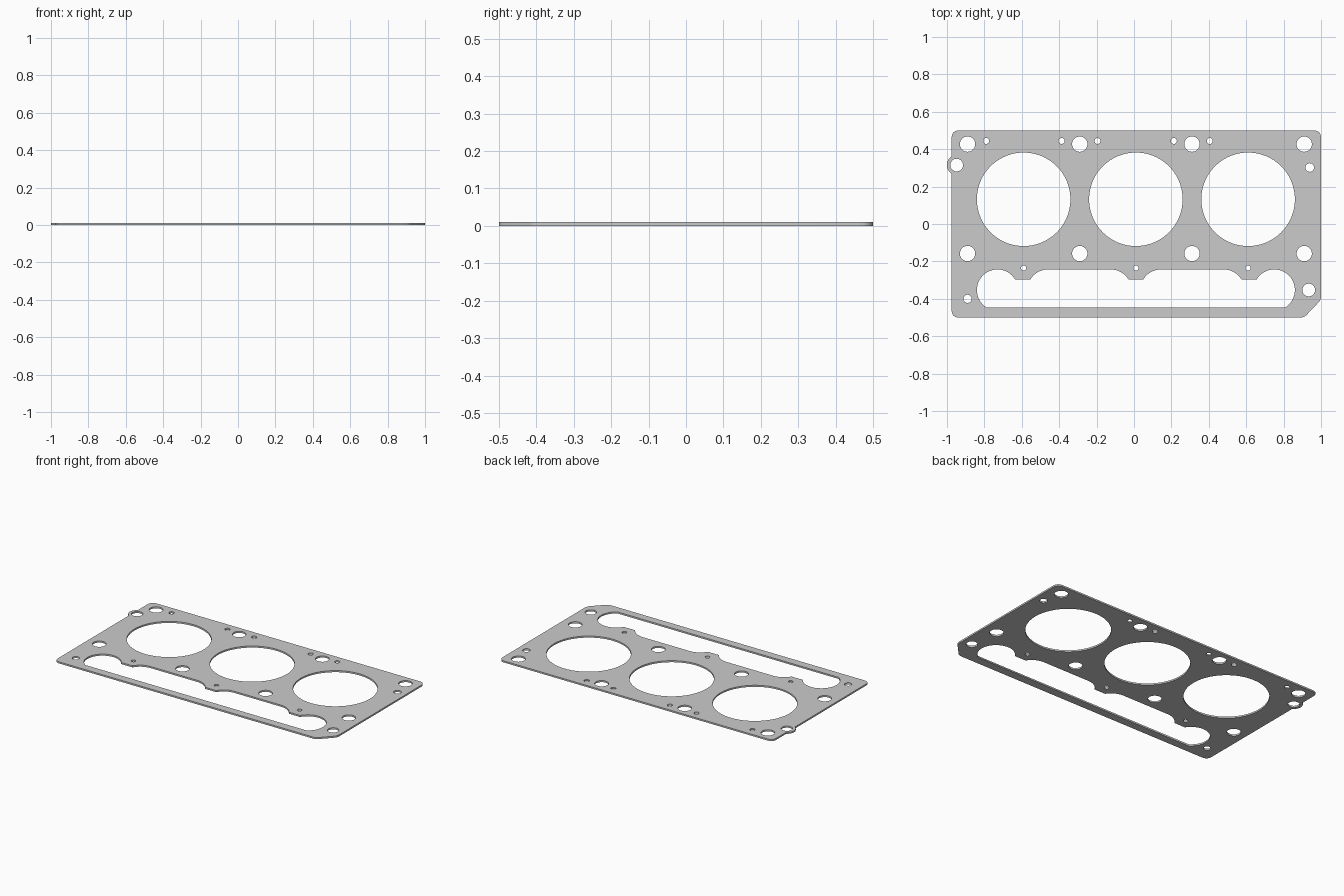
import bpy, bmesh
from math import sin, cos, radians, pi, sqrt, acos
from mathutils import Vector

if "Cube" in bpy.data.objects:
    bpy.data.objects.remove(bpy.data.objects["Cube"])

T = 0.0105   # sheet thickness


def arc(cx, cy, r, a0, a1, n):
    return [(cx + r * cos(radians(a0 + (a1 - a0) * i / n)),
             cy + r * sin(radians(a0 + (a1 - a0) * i / n))) for i in range(n + 1)]


def circle(cx, cy, r, n=32):
    return arc(cx, cy, r, 0, 360, n)[:-1]


def fillet(prev, p, nxt, d, n=6):
    # smooth corner: quadratic blend starting d away from the corner
    p = Vector(p)
    a = p + (Vector(prev) - p).normalized() * d
    b = p + (Vector(nxt) - p).normalized() * d
    return [tuple(a * (1 - t) ** 2 + p * 2 * t * (1 - t) + b * t * t)
            for t in [i / n for i in range(n + 1)]]


# Outer outline with rounded corners, clipped corner and a locating ear
L, R = -0.975, 1.0
ear = (-0.948, 0.315, 0.053)
corners = [((L, 0.5), 0.04), ((L, -0.5), 0.04), ((0.91, -0.5), 0.02),
           ((R, -0.405), 0.02), ((R, 0.5), 0.04)]
outline = []
half = 180 - acos((ear[0] - L) / ear[2]) * 180 / pi
half = 180 - half
for i, (p, d) in enumerate(corners):
    outline += fillet(corners[i - 1][0], p, corners[(i + 1) % 5][0], d)
    if i == 0:
        outline += arc(*ear, 180 - half, 180 + half, 14)

# Pushrod gallery: right half, mirrored about x = 0.01
r, cy = 0.11, -0.353
top = cy + r
a_top = 149
side = [(0.04, -0.296)] + arc(0.134, cy, r, a_top - 3, 90, 10)
side += arc(0.47, cy, r, 90, 31, 10)
side += arc(0.74, cy, r, a_top, -52, 36)
side += [(0.803, -0.444), (0.797, -0.447)]
gallery = [(0.01 + x, y) for x, y in side] + [(0.01 - x, y) for x, y in reversed(side)]

loops = [outline, gallery]

# Cylinder bores
loops += [circle(x, 0.132, 0.25, 96) for x in (-0.59, 0.01, 0.61)]
# Head bolt holes
loops += [circle(x, y, 0.041) for x in (-0.89, -0.29, 0.31, 0.91) for y in (0.427, -0.158)]
# Dowel holes
loops += [circle(-0.948, 0.315, 0.034), circle(0.934, -0.353, 0.034)]
# Oil and coolant passages
loops += [circle(x, 0.444, 0.016, 24) for x in (-0.79, -0.387, -0.195, 0.213, 0.405)]
loops += [circle(x, -0.236, 0.014, 24) for x in (-0.59, 0.01, 0.61)]
loops += [circle(0.94, 0.302, 0.023, 24), circle(-0.89, -0.4, 0.022, 24)]

# Filled flat curve, extruded to sheet thickness
cu = bpy.data.curves.new("head_gasket", 'CURVE')
cu.dimensions = '2D'
cu.fill_mode = 'BOTH'
cu.extrude = T / 2
for pts in loops:
    s = cu.splines.new('POLY')
    s.points.add(len(pts) - 1)
    for q, (x, y) in zip(s.points, pts):
        q.co = (x, y, 0, 1)
    s.use_cyclic_u = True
tmp = bpy.data.objects.new("gasket_profile", cu)
bpy.context.collection.objects.link(tmp)
me = bpy.data.meshes.new_from_object(
    tmp.evaluated_get(bpy.context.evaluated_depsgraph_get()))
bpy.data.objects.remove(tmp)

# Weld, orient and rest on the ground
bm = bmesh.new()
bm.from_mesh(me)
bmesh.ops.remove_doubles(bm, verts=bm.verts, dist=1e-5)
bmesh.ops.translate(bm, verts=bm.verts, vec=(0, 0, T / 2))
bmesh.ops.recalc_face_normals(bm, faces=bm.faces)
bm.to_mesh(me)
bm.free()
ob = bpy.data.objects.new("head_gasket", me)
bpy.context.collection.objects.link(ob)
bpy.context.view_layer.objects.active = ob
ob.select_set(True)
bpy.ops.object.shade_smooth_by_angle(angle=radians(30))
